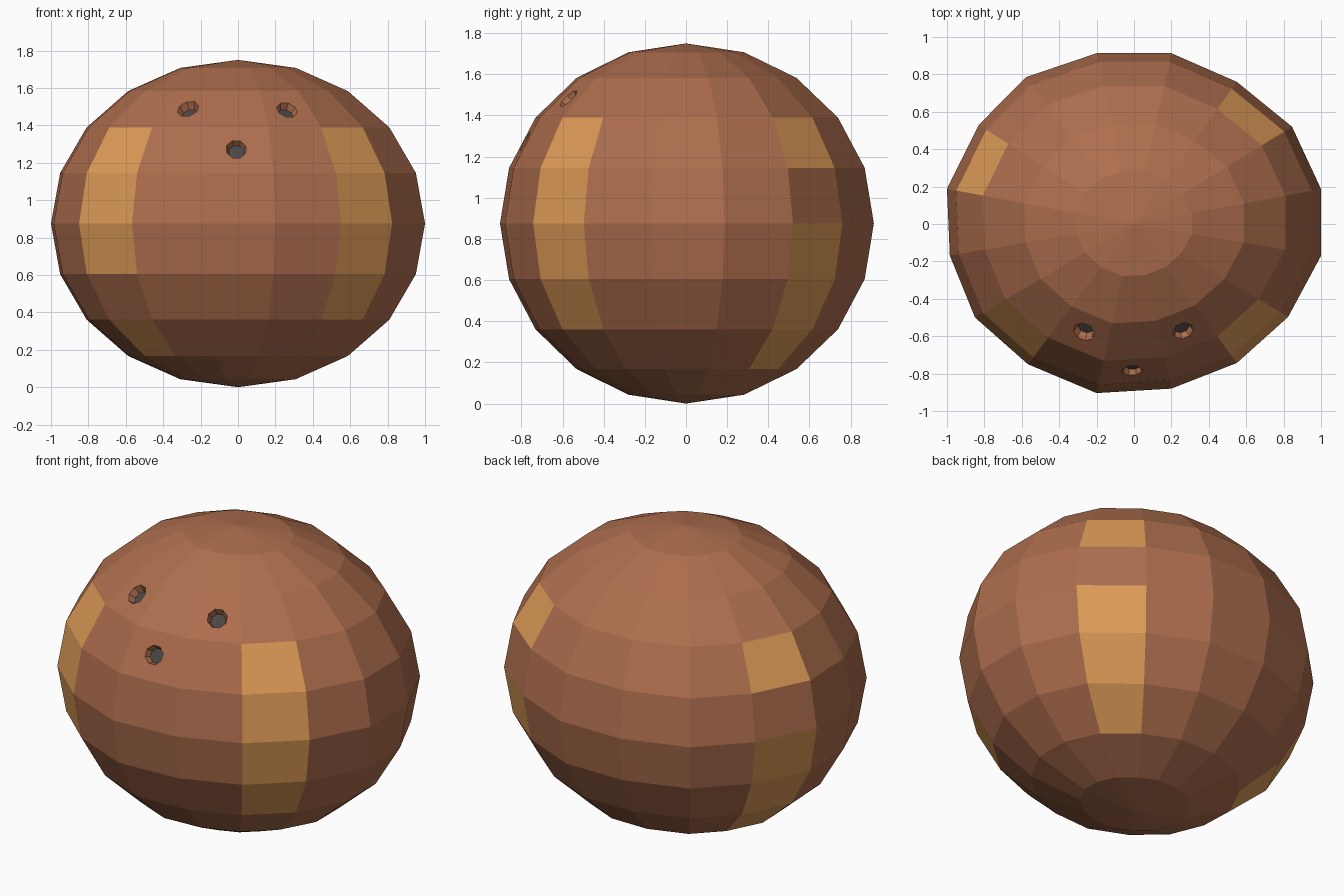
import bpy, bmesh, math
from mathutils import Vector

if "Cube" in bpy.data.objects:
    bpy.data.objects.remove(bpy.data.objects["Cube"])


def material(name, rgb):
    m = bpy.data.materials.new(name)
    m.diffuse_color = (*rgb, 1)
    m.use_nodes = True
    m.node_tree.nodes["Principled BSDF"].inputs["Base Color"].default_value = m.diffuse_color
    return m


brown = material("shell brown", (0.42, 0.155, 0.075))
orange = material("patch orange", (0.73, 0.33, 0.095))
dark = material("hole dark grey", (0.07, 0.062, 0.062))

H, BANDS = 0.875, 10
# Slightly uneven widest outline, anticlockwise seen from above
OUTLINE = [(1.0, 0.187), (0.845, 0.52), (0.55, 0.76), (0.2, 0.913),
           (-0.2, 0.913), (-0.578, 0.785), (-0.83, 0.53), (-1.0, 0.188),
           (-0.985, -0.168), (-0.85, -0.5), (-0.567, -0.75), (-0.2, -0.904),
           (0.2, -0.88), (0.55, -0.743), (0.824, -0.497), (1.0, -0.17)]
N = len(OUTLINE)
# Orange faces: column -> bands counted from the bottom
PATCHES = {1: (2, 3, 4, 6), 6: (2, 3, 4, 6), 9: (2, 4, 5, 6), 13: (3, 4, 5, 6)}


def mesh_object(name, bm, mats):
    bmesh.ops.recalc_face_normals(bm, faces=bm.faces)
    me = bpy.data.meshes.new(name)
    bm.to_mesh(me)
    bm.free()
    for m in mats:
        me.materials.append(m)
    ob = bpy.data.objects.new(name, me)
    bpy.context.collection.objects.link(ob)
    return ob


# Shell: faceted ball with painted patches
bm = bmesh.new()
rings = []
for j in range(1, BANDS):
    a = math.pi * j / BANDS
    rings.append([bm.verts.new((x * math.sin(a), y * math.sin(a), H - H * math.cos(a)))
                  for x, y in OUTLINE])
bottom, top = bm.verts.new((0, 0, 0)), bm.verts.new((0, 0, 2 * H))
for i in range(N):
    k = (i + 1) % N
    bm.faces.new((bottom, rings[0][k], rings[0][i]))
    bm.faces.new((top, rings[-1][i], rings[-1][k]))
    for b in range(1, BANDS - 1):
        lo, hi = rings[b - 1], rings[b]
        f = bm.faces.new((lo[i], lo[k], hi[k], hi[i]))
        f.material_index = int(b in PATCHES.get(i, ()))
shell = mesh_object("shell", bm, [brown, orange])

# Finger holes: tapered octagonal recesses with dark floors
DEPTH, OUT = 0.035, 0.03
SLOPE = (0.056 - 0.042) / DEPTH
for n, (x, y, z) in enumerate([(-0.265, -0.57, 1.48), (0.262, -0.57, 1.48),
                               (-0.008, -0.785, 1.272)]):
    p = Vector((x, y, z))
    d = Vector((x, y / 0.83, (z - H) / 0.766)).normalized()
    rot = d.to_track_quat('Z', 'Y')

    def octagon(bm, h, r):
        return [bm.verts.new(p + rot @ Vector((r * math.cos(math.pi * (2 * i + 1) / 8),
                                               r * math.sin(math.pi * (2 * i + 1) / 8), h)))
                for i in range(8)]

    bm = bmesh.new()
    lo, hi = octagon(bm, -DEPTH, 0.042), octagon(bm, OUT, 0.056 + SLOPE * OUT)
    bm.faces.new(lo[::-1])
    bm.faces.new(hi)
    for i in range(8):
        k = (i + 1) % 8
        bm.faces.new((lo[i], lo[k], hi[k], hi[i]))
    cutter = mesh_object(f"hole_cutter_{n}", bm, [brown])
    mod = shell.modifiers.new("hole", 'BOOLEAN')
    mod.operation, mod.solver, mod.object = 'DIFFERENCE', 'EXACT', cutter
    bpy.context.view_layer.update()
    me = bpy.data.meshes.new_from_object(
        shell.evaluated_get(bpy.context.evaluated_depsgraph_get()))
    shell.modifiers.clear()
    shell.data = me
    bpy.data.objects.remove(cutter)

    # Dark floor plate
    bm = bmesh.new()
    lo, hi = octagon(bm, -DEPTH - 0.002, 0.0415), octagon(bm, -DEPTH + 0.002, 0.0425)
    bm.faces.new(lo[::-1])
    bm.faces.new(hi)
    for i in range(8):
        k = (i + 1) % 8
        bm.faces.new((lo[i], lo[k], hi[k], hi[i]))
    mesh_object(f"hole_floor_{n}", bm, [dark])
